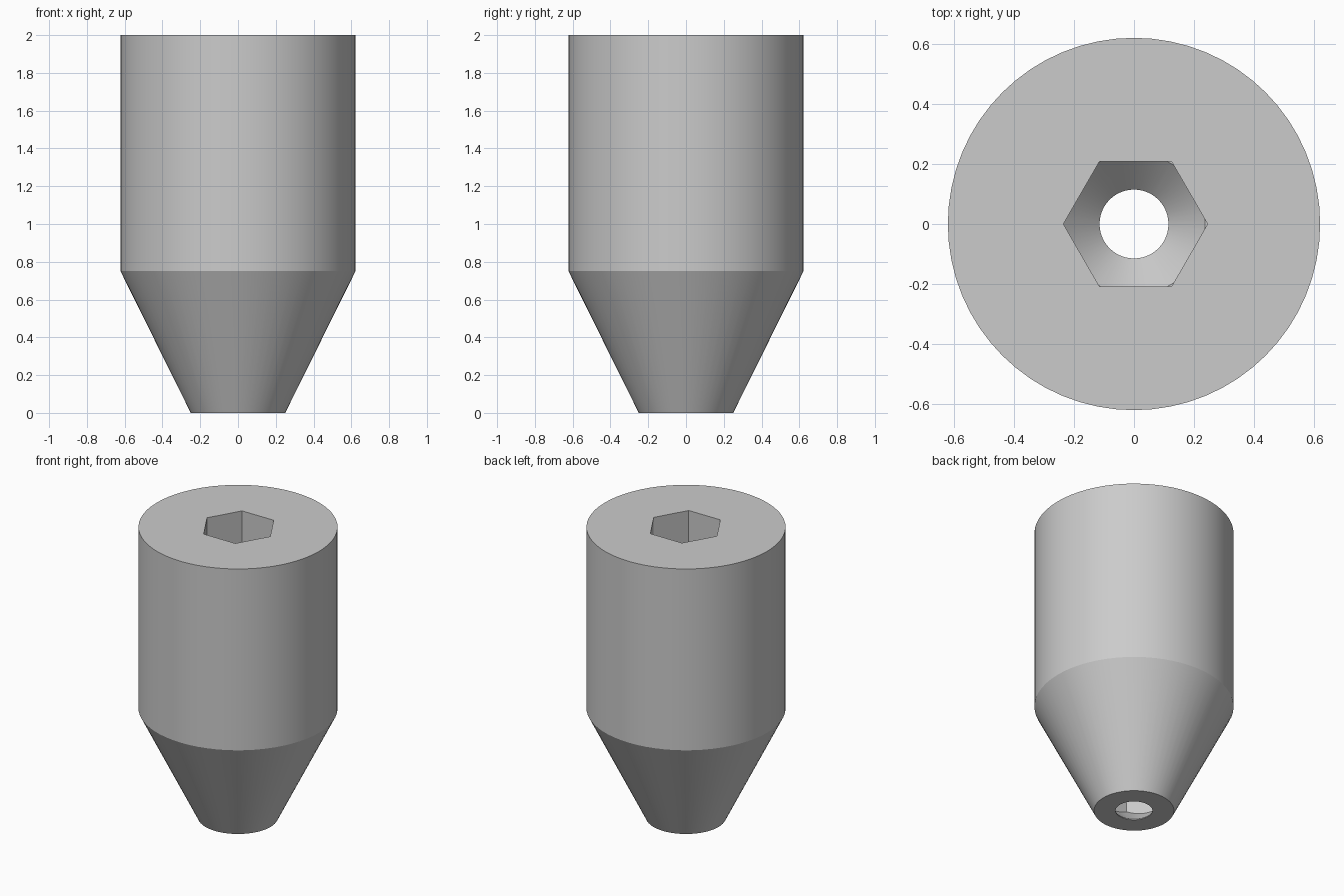
import bpy, bmesh, math

if "Cube" in bpy.data.objects:
    bpy.data.objects.remove(bpy.data.objects["Cube"], do_unlink=True)

grey = bpy.data.materials.new("plain grey")
grey.use_nodes = True
colour = (0.6, 0.6, 0.6, 1.0)
grey.diffuse_color = colour
grey.node_tree.nodes["Principled BSDF"].inputs["Base Color"].default_value = colour


def lathe(name, profile, sides, centre_x=0.0, turn=0.0):
    """Closed solid of revolution from (radius, z) points, bottom to top."""
    bm = bmesh.new()
    rings = []
    for r, z in profile:
        ring = []
        for i in range(sides):
            a = turn + 2 * math.pi * i / sides
            ring.append(bm.verts.new((centre_x + r * math.cos(a), r * math.sin(a), z)))
        rings.append(ring)
    for low, high in zip(rings, rings[1:]):
        for i in range(sides):
            j = (i + 1) % sides
            bm.faces.new((low[i], low[j], high[j], high[i]))
    bm.faces.new(rings[0][::-1])
    bm.faces.new(rings[-1])
    mesh = bpy.data.meshes.new(name)
    bm.to_mesh(mesh)
    bm.free()
    mesh.materials.append(grey)
    obj = bpy.data.objects.new(name, mesh)
    bpy.context.collection.objects.link(obj)
    return obj


def boolean(obj, other, operation):
    """Apply a boolean and discard the helper."""
    mod = obj.modifiers.new("cut", 'BOOLEAN')
    mod.operation = operation
    mod.solver = 'EXACT'
    mod.object = other
    bpy.context.view_layer.objects.active = obj
    bpy.ops.object.modifier_apply(modifier=mod.name)
    bpy.data.objects.remove(other, do_unlink=True)


# Outer body: straight cylinder tapering to a blunt tip
body = lathe("tapered_body", [(0.25, 0), (0.622, 0.75), (0.622, 2)], 64)

# Hexagonal socket whose floor funnels down to a round outlet
socket = lathe("socket_cutter", [(0.241, -0.05), (0.241, 2.1)], 6, centre_x=0.005)
funnel = lathe("funnel_cutter", [(0.115, -0.2), (0.115, 0.005), (0.237, 0.125),
                                 (0.4, 0.125), (0.4, 2.2)], 64, turn=math.pi / 64)
boolean(socket, funnel, 'INTERSECT')
boolean(body, socket, 'DIFFERENCE')

# Smooth round walls, crisp rims and socket corners
bpy.ops.object.select_all(action='DESELECT')
body.select_set(True)
bpy.context.view_layer.objects.active = body
bpy.ops.object.shade_smooth_by_angle(angle=math.radians(25))
